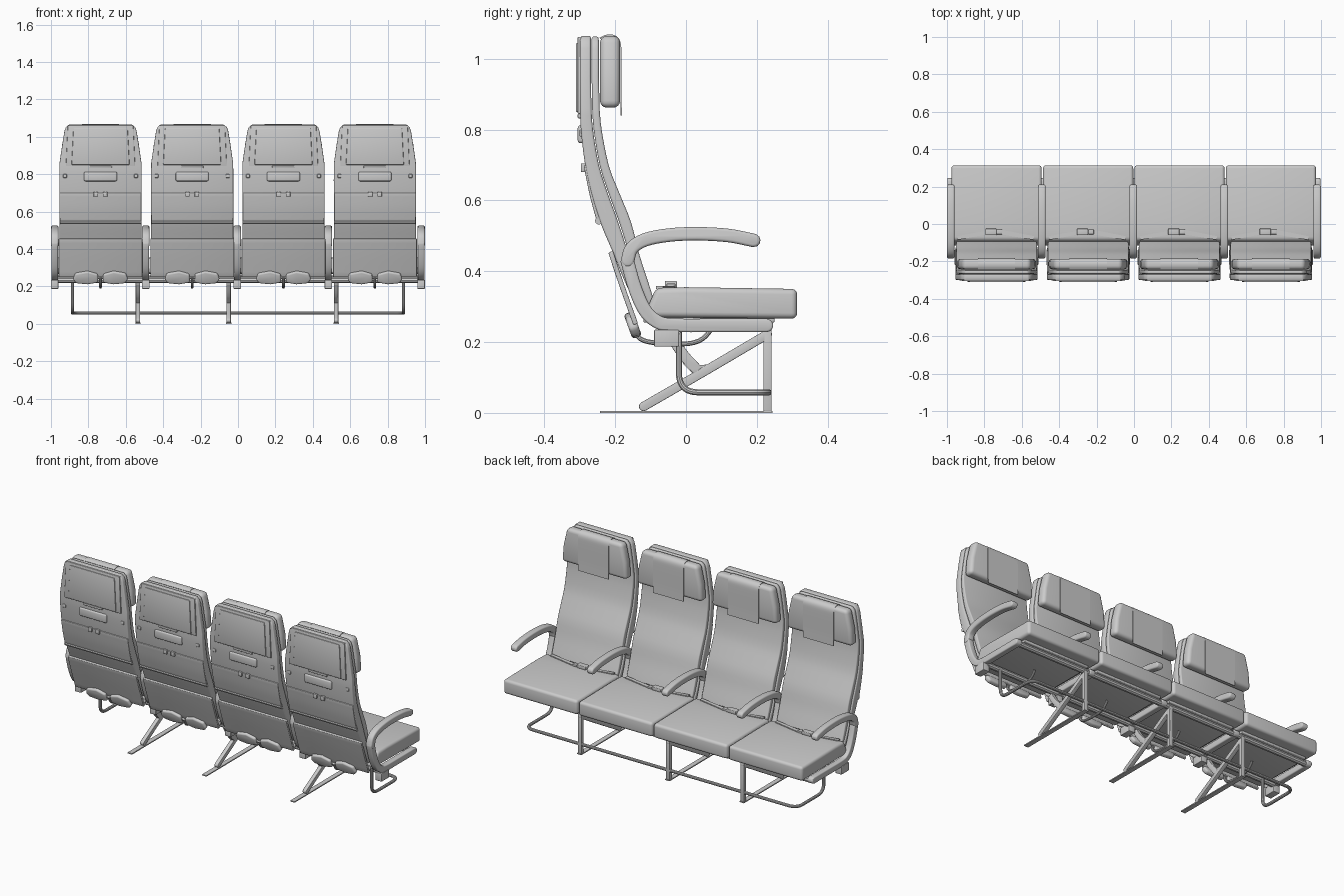
import bpy, bmesh, math
from mathutils import Vector

if "Cube" in bpy.data.objects:
    bpy.data.objects.remove(bpy.data.objects["Cube"])

SEATS = (-0.735, -0.245, 0.243, 0.732)
ARMS = (-0.98, -0.493, -0.004, 0.483, 0.979)
LEGS = (-0.535, -0.05, 0.525)


def finish(name, bm, bevel=0.0, seg=3):
    bmesh.ops.recalc_face_normals(bm, faces=bm.faces[:])
    if bevel:
        edges = [e for e in bm.edges if e.calc_face_angle(0) > 0.5]
        bmesh.ops.bevel(bm, geom=edges, offset=bevel, segments=seg, profile=0.5,
                        affect='EDGES', clamp_overlap=False)
    me = bpy.data.meshes.new(name)
    bm.to_mesh(me)
    bm.free()
    ob = bpy.data.objects.new(name, me)
    bpy.context.collection.objects.link(ob)
    return ob


def prism(name, pts, axis, a, b, bevel=0.0, seg=3):
    """Extrude a 2D outline along an axis: x takes (y,z), y takes (x,z), z takes (x,y)."""
    place = {'x': lambda p, t: (t, p[0], p[1]),
             'y': lambda p, t: (p[0], t, p[1]),
             'z': lambda p, t: (p[0], p[1], t)}[axis]
    bm = bmesh.new()
    lo = [bm.verts.new(place(p, a)) for p in pts]
    hi = [bm.verts.new(place(p, b)) for p in pts]
    n = len(pts)
    bm.faces.new(lo)
    bm.faces.new(hi)
    for i in range(n):
        bm.faces.new((lo[i], lo[(i + 1) % n], hi[(i + 1) % n], hi[i]))
    return finish(name, bm, bevel, seg)


def rect(a, b, c, d):
    return [(a, c), (b, c), (b, d), (a, d)]


def smooth(pts, steps=4):
    """Catmull-Rom curve through the points."""
    P = [Vector(p) for p in pts]
    P = [2 * P[0] - P[1]] + P + [2 * P[-1] - P[-2]]
    out = []
    for i in range(1, len(P) - 2):
        a, b, c, d = P[i - 1:i + 3]
        for k in range(steps):
            t = k / steps
            out.append(0.5 * (2 * b + (c - a) * t + (2 * a - 5 * b + 4 * c - d) * t * t
                              + (3 * b - a - 3 * c + d) * t ** 3))
    return out + [P[-2]]


def ribbon(name, pts, thick, x0, x1, bevel=0.0, rounded=False, steps=4):
    """Band of constant thickness following a side-view path."""
    path = smooth(pts, steps)
    left, right = [], []
    for i, p in enumerate(path):
        t = (path[min(i + 1, len(path) - 1)] - path[max(i - 1, 0)]).normalized()
        n = Vector((-t.y, t.x)) * thick / 2
        left.append(p + n)
        right.append(p - n)

    def cap(p, start):
        v = start - p
        return [p + Vector((v.x * math.cos(a) + v.y * math.sin(a),
                            -v.x * math.sin(a) + v.y * math.cos(a)))
                for a in (k * math.pi / 6 for k in range(1, 6))] if rounded else []
    outline = (left + cap(path[-1], left[-1]) + right[::-1] + cap(path[0], right[0]))
    return prism(name, outline, 'x', x0, x1, bevel)


def loft(name, cx, rows, bevel):
    """Stack of rectangles given as (z, rear y, front y, half width)."""
    bm = bmesh.new()
    rings = [[bm.verts.new((cx + s * w, y, z)) for s, y in ((-1, r), (1, r), (1, f), (-1, f))]
             for z, r, f, w in rows]
    for A, B in zip(rings, rings[1:]):
        for i in range(4):
            j = (i + 1) % 4
            bm.faces.new((A[i], A[j], B[j], B[i]))
    bm.faces.new(rings[0])
    bm.faces.new(rings[-1])
    return finish(name, bm, bevel)


def tube(name, pts, r, fillet=0.0):
    P = [Vector(p) for p in pts]
    path = [P[0]]
    for a, b, c in zip(P, P[1:], P[2:]):
        u = b + (a - b).normalized() * fillet
        v = b + (c - b).normalized() * fillet
        path += [u * (1 - t) ** 2 + b * 2 * t * (1 - t) + v * t * t
                 for t in (k / 8 for k in range(9))] if fillet else [b]
    path.append(P[-1])
    cu = bpy.data.curves.new(name, 'CURVE')
    cu.dimensions = '3D'
    cu.bevel_depth, cu.bevel_resolution, cu.use_fill_caps = r, 3, True
    sp = cu.splines.new('POLY')
    sp.points.add(len(path) - 1)
    for q, p in zip(sp.points, path):
        q.co = (*p, 1)
    ob = bpy.data.objects.new(name, cu)
    bpy.context.collection.objects.link(ob)


# Backrest side profile: z, rear y, front y, half width
BACK = smooth([(0.30, -0.135, -0.085, 0.215), (0.36, -0.168, -0.103, 0.22),
               (0.45, -0.205, -0.132, 0.22), (0.54, -0.243, -0.155, 0.22),
               (0.62, -0.268, -0.187, 0.22), (0.70, -0.285, -0.218, 0.22),
               (0.80, -0.297, -0.238, 0.22), (0.86, -0.299, -0.244, 0.219)], 3)
BACK = [tuple(r) for r in BACK] + [(0.95, -0.3, -0.246, 0.206), (1.03, -0.3, -0.246, 0.193),
                                   (1.05, -0.3, -0.246, 0.186), (1.065, -0.298, -0.247, 0.17)]

for cx in SEATS:
    # Backrest: rear shell and front upholstery
    loft("back_shell", cx, [(z, r, r + 0.58 * (f - r), w) for z, r, f, w in BACK], 0.006)
    loft("back_cushion", cx, [(z - 0.002, r + 0.62 * (f - r), f, w - 0.004)
                              for z, r, f, w in BACK], 0.006)
    # Headrest and its cloth cover
    prism("headrest", [(cx - 0.213, 0.862), (cx + 0.213, 0.862), (cx + 0.205, 0.96),
                       (cx + 0.18, 1.065), (cx - 0.18, 1.065), (cx - 0.205, 0.96)],
          'y', -0.243, -0.186, 0.02, 4)
    ribbon("headrest_cloth", [(-0.243, 1.058), (-0.225, 1.066), (-0.203, 1.065), (-0.187, 1.047),
                              (-0.184, 1.0), (-0.184, 0.9), (-0.183, 0.84)],
           0.004, cx - 0.1, cx + 0.1)
    # Fittings on the rear of the backrest
    prism("rear_panel", [(cx - 0.185, 0.845), (cx + 0.185, 0.845), (cx + 0.175, 1.062),
                         (cx - 0.175, 1.062)], 'y', -0.306, -0.29, 0.003)
    prism("rear_screen", [(cx - 0.155, 0.85), (cx + 0.155, 0.85), (cx + 0.145, 1.045),
                          (cx - 0.145, 1.045)], 'y', -0.311, -0.3, 0.004)
    prism("screen_lip", rect(cx - 0.06, cx + 0.06, 0.832, 0.845), 'y', -0.306, -0.29, 0.003)
    prism("tray_latch", rect(cx - 0.088, cx + 0.088, 0.762, 0.812), 'y', -0.306, -0.285, 0.008)
    for s in (-1, 1):
        prism("rear_button", rect(cx + s * 0.19 - 0.01, cx + s * 0.19 + 0.01, 0.78, 0.80),
              'y', -0.301, -0.285, 0.004)
        prism("tray_clip", rect(cx + s * 0.025 - 0.012, cx + s * 0.025 + 0.012, 0.68, 0.705),
              'y', -0.297, -0.27, 0.003)
    ribbon("tray_table", [(-0.283, 0.70), (-0.267, 0.62), (-0.247, 0.545)], 0.012,
           cx - 0.218, cx + 0.218, 0.003)
    tube("tray_hinge", [(cx - 0.218, -0.246, 0.543), (cx + 0.218, -0.246, 0.543)], 0.011)
    ribbon("lower_rear_panel", [(-0.213, 0.455), (-0.183, 0.365), (-0.142, 0.25)], 0.014,
           cx - 0.224, cx + 0.224, 0.004)
    # Seat cushion and pan
    prism("seat_cushion", [(-0.12, 0.27), (0.314, 0.266), (0.314, 0.35), (0.0, 0.355),
                           (-0.085, 0.353)], 'x', cx - 0.241, cx + 0.241, 0.016, 4)
    prism("seat_pan", rect(-0.12, 0.25, 0.255, 0.275), 'x', cx - 0.215, cx + 0.215, 0.004)
    # Lap belt
    prism("belt_strap", [(cx - 0.21, -0.085), (cx - 0.02, -0.05), (cx - 0.02, -0.03),
                         (cx - 0.21, -0.065)], 'z', 0.35, 0.359)
    prism("belt_strap", [(cx + 0.02, -0.055), (cx + 0.2, -0.085), (cx + 0.2, -0.065),
                         (cx + 0.02, -0.03)], 'z', 0.35, 0.359)
    prism("belt_buckle", rect(cx - 0.06, cx, -0.06, -0.025), 'z', 0.353, 0.373, 0.004)
    prism("belt_tongue", rect(cx, cx + 0.03, -0.055, -0.03), 'z', 0.354, 0.365, 0.002)
    # Foot pads under the rear, on a bowed bracket
    for s in (-1, 1):
        pad = prism("foot_pad", [(s * x, z) for x, z in
                                 ((0.012, -0.025), (0.015, 0.022), (0.07, 0.038), (0.135, 0.026),
                                  (0.147, -0.008), (0.13, -0.03), (0.07, -0.036))],
                    'y', -0.014, 0.014, 0.009)
        pad.location = (cx, -0.15, 0.247)
        pad.rotation_euler = (math.radians(20), 0, 0)
    tube("foot_pad_axle", [(cx - 0.03, -0.15, 0.245), (cx + 0.03, -0.15, 0.245)], 0.007)
    tube("foot_pad_bracket", [(cx, *p) for p in smooth(
        [(-0.155, 0.25), (-0.13, 0.21), (-0.08, 0.197), (0.0, 0.195), (0.045, 0.208),
         (0.075, 0.24)])], 0.007)

# Armrests with side frames and mounting blocks
for ax in ARMS:
    a, b = ax - 0.02, ax + 0.02
    ribbon("armrest", [(-0.165, 0.43), (-0.153, 0.465), (-0.115, 0.489), (-0.05, 0.502),
                       (0.03, 0.506), (0.12, 0.501), (0.192, 0.487)], 0.038, a, b, 0.008, True)
    ribbon("side_frame", [(-0.166, 0.43), (-0.145, 0.355), (-0.118, 0.293), (-0.085, 0.26),
                          (-0.04, 0.248), (0.08, 0.247), (0.228, 0.247)], 0.038,
           a + 0.002, b - 0.002, 0.006, True)
    prism("mount_block", rect(-0.09, -0.02, 0.187, 0.235), 'x', a, b, 0.003)

# Cross tubes carrying the row
tube("front_cross_tube", [(-0.97, 0.225, 0.243), (0.97, 0.225, 0.243)], 0.016)
tube("rear_cross_tube", [(-0.97, -0.03, 0.232), (0.97, -0.03, 0.232)], 0.016)

# Leg frames on floor tracks
for lx in LEGS:
    a, b = lx - 0.012, lx + 0.012
    prism("front_leg", rect(0.219, 0.242, 0.004, 0.24), 'x', a, b, 0.003)
    ribbon("diagonal_leg", [(-0.12, 0.018), (0.06, 0.122), (0.23, 0.222)], 0.026, a, b,
           0.003, True)
    ribbon("rear_brace", [(-0.04, 0.215), (-0.008, 0.165), (0.035, 0.118)], 0.03, a, b, 0.003)
    prism("leg_gusset", [(-0.01, 0.14), (0.03, 0.10), (0.075, 0.137), (0.03, 0.135)],
          'x', a + 0.001, b - 0.001)
    prism("floor_track", rect(-0.243, 0.245, 0.0, 0.006), 'x', lx - 0.014, lx + 0.014)

# Baggage bar looping round the underside
half = [(-0.885, -0.02, 0.235), (-0.885, -0.02, 0.058), (-0.885, 0.233, 0.058)]
tube("baggage_bar", half + [(-x, y, z) for x, y, z in reversed(half)], 0.009, 0.055)

# Turn tubes into meshes and shade everything smooth by angle
bpy.ops.object.select_all(action='SELECT')
bpy.context.view_layer.objects.active = next(o for o in bpy.data.objects if o.type == 'CURVE')
bpy.ops.object.convert(target='MESH')
bpy.ops.object.select_all(action='SELECT')
bpy.ops.object.shade_smooth_by_angle(angle=math.radians(35))
